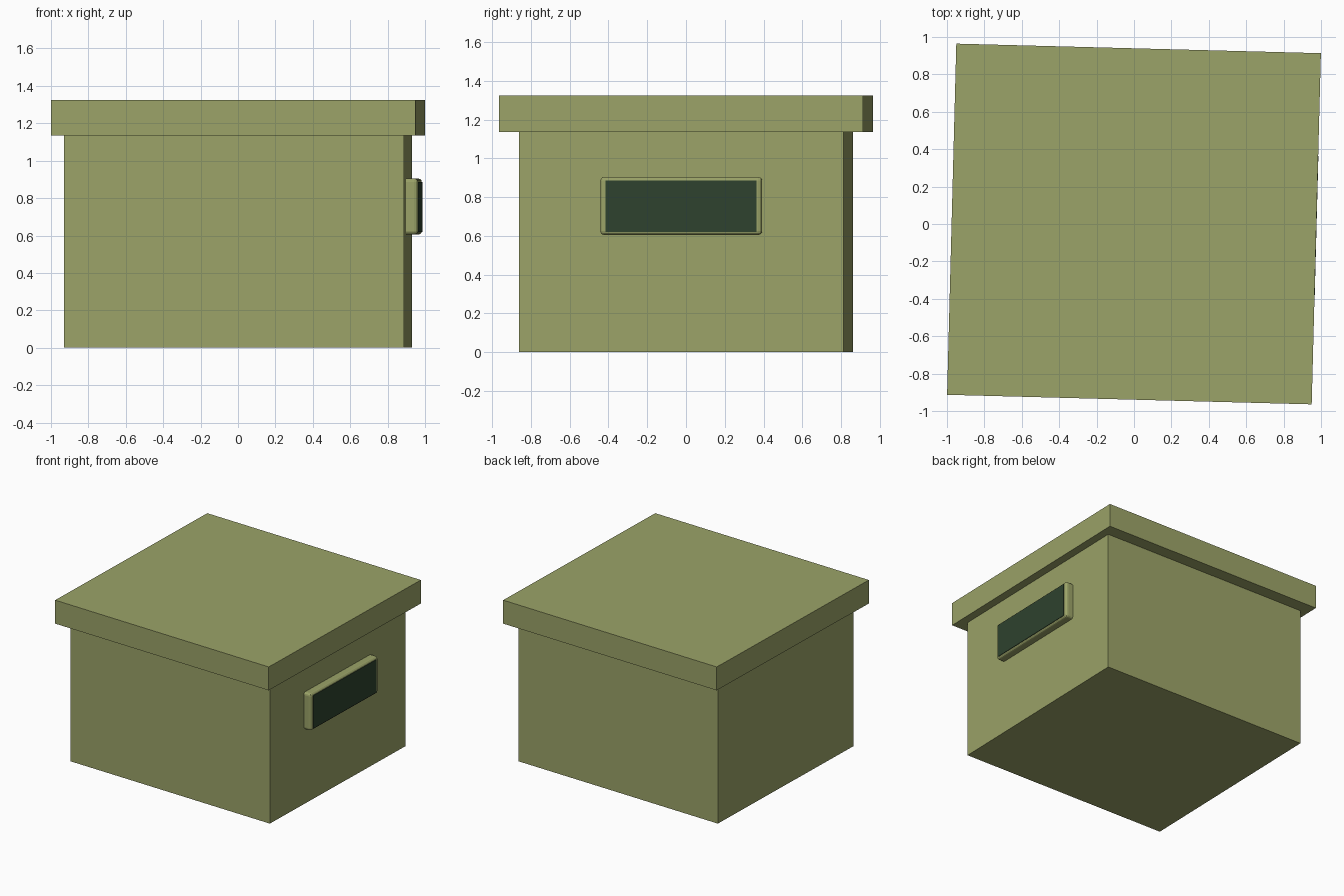
import bpy, bmesh, math
from mathutils import Matrix

if "Cube" in bpy.data.objects:
    bpy.data.objects.remove(bpy.data.objects["Cube"])

TURN = Matrix.Rotation(math.radians(-1.5), 4, 'Z')  # whole box sits slightly turned


def material(name, rgb):
    m = bpy.data.materials.new(name)
    m.diffuse_color = (*rgb, 1)
    m.use_nodes = True
    m.node_tree.nodes["Principled BSDF"].inputs["Base Color"].default_value = m.diffuse_color
    return m


olive = material("olive_green", (0.328, 0.366, 0.138))
dark = material("dark_green", (0.028, 0.055, 0.028))


def box(name, lo, hi, mat, bevel=0):
    bm = bmesh.new()
    bmesh.ops.create_cube(bm, size=1)
    for v in bm.verts:
        v.co = [(a + b) / 2 + c * (b - a) for a, b, c in zip(lo, hi, v.co)]
    if bevel:
        # round every edge except those against the wall
        edges = [e for e in bm.edges if any(v.co.x > lo[0] + 0.001 for v in e.verts)]
        bmesh.ops.bevel(bm, geom=edges, offset=bevel, segments=3, profile=0.5,
                        affect='EDGES', clamp_overlap=True)
    bm.transform(TURN)
    bmesh.ops.recalc_face_normals(bm, faces=bm.faces)
    me = bpy.data.meshes.new(name)
    bm.to_mesh(me)
    bm.free()
    me.materials.append(mat)
    ob = bpy.data.objects.new(name, me)
    bpy.context.collection.objects.link(ob)
    return ob


# Box body and overhanging lid
box("box_body", (-0.91, -0.837, 0), (0.91, 0.837, 1.135), olive)
box("lid", (-0.975, -0.939, 1.135), (0.975, 0.939, 1.325), olive)

# Label holder on the right side, with a dark face plate
box("label_holder", (0.90, -0.417, 0.605), (0.973, 0.417, 0.905), olive, 0.02)
box("label_plate", (0.970, -0.39, 0.62), (0.976, 0.39, 0.887), dark)
